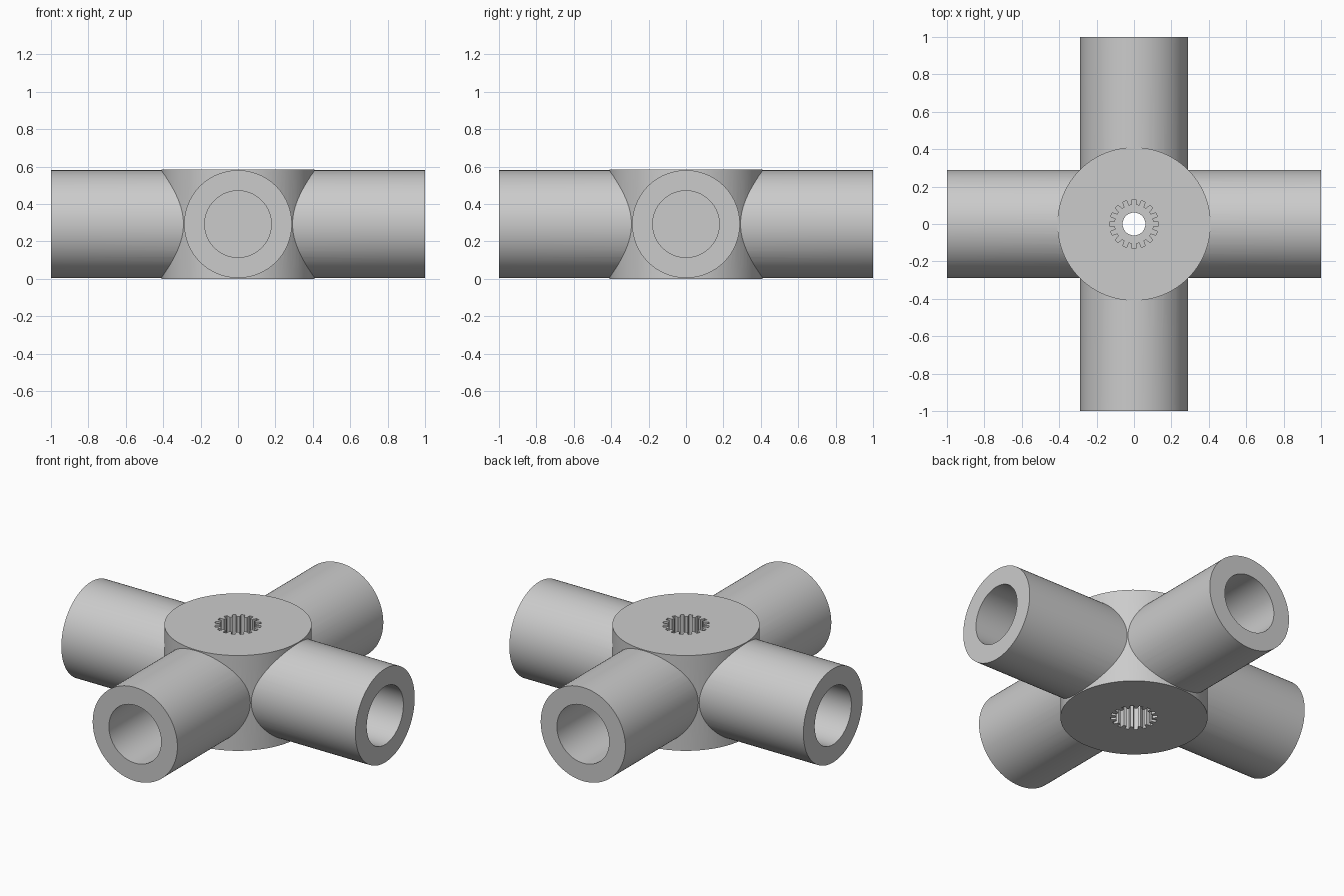
import bpy, bmesh
from math import pi, cos, sin

if "Cube" in bpy.data.objects:
    bpy.data.objects.remove(bpy.data.objects["Cube"])

MID = 0.293          # height of the arm axes
HEIGHT = 0.586       # hub height
BORE_END = 0.40      # distance from centre to the bore floors
TEETH = 16


def cylinder(name, radius, depth, loc, rot=(0, 0, 0), sides=96):
    bpy.ops.mesh.primitive_cylinder_add(vertices=sides, radius=radius, depth=depth,
                                        location=loc, rotation=rot)
    ob = bpy.context.object
    ob.name = name
    return ob


def spline_prism(name, z0, z1):
    """Toothed prism used to cut the splined sockets."""
    bm = bmesh.new()
    verts = []
    for i in range(TEETH):
        mid = pi / 2 + i * 2 * pi / TEETH
        step = 2 * pi / TEETH
        for r, f in ((0.103, -0.30), (0.131, -0.21), (0.131, 0.21), (0.103, 0.30)):
            a = mid + f * step
            verts.append(bm.verts.new((r * cos(a), r * sin(a), z0)))
    face = bm.faces.new(verts)
    ext = bmesh.ops.extrude_face_region(bm, geom=[face])
    top = [v for v in ext["geom"] if isinstance(v, bmesh.types.BMVert)]
    bmesh.ops.translate(bm, vec=(0, 0, z1 - z0), verts=top)
    bmesh.ops.recalc_face_normals(bm, faces=bm.faces)
    me = bpy.data.meshes.new(name)
    bm.to_mesh(me)
    bm.free()
    ob = bpy.data.objects.new(name, me)
    bpy.context.collection.objects.link(ob)
    return ob


def combine(target, other, op):
    other.hide_render = True
    mod = target.modifiers.new(other.name, 'BOOLEAN')
    mod.operation, mod.solver, mod.object = op, 'EXACT', other
    bpy.context.view_layer.objects.active = target
    bpy.ops.object.modifier_apply(modifier=mod.name)
    bpy.data.objects.remove(other)


# Central hub with two crossing bars
hub = cylinder("cross_hub", 0.41, HEIGHT, (0, 0, MID))
combine(hub, cylinder("bar_x", 0.288, 2, (0, 0, MID), (0, pi / 2, 0)), 'UNION')
combine(hub, cylinder("bar_y", 0.288, 2, (0, 0, MID), (pi / 2, 0, 0)), 'UNION')

# Blind bores in the four arm ends
length = 1.1 - BORE_END
c = BORE_END + length / 2
for s in (-1, 1):
    combine(hub, cylinder("bore_x", 0.178, length, (s * c, 0, MID), (0, pi / 2, 0)), 'DIFFERENCE')
    combine(hub, cylinder("bore_y", 0.178, length, (0, s * c, MID), (pi / 2, 0, 0)), 'DIFFERENCE')

# Splined sockets above and below, joined by a narrow through hole
combine(hub, spline_prism("socket_top", HEIGHT - 0.2, HEIGHT + 0.1), 'DIFFERENCE')
combine(hub, spline_prism("socket_bottom", -0.1, 0.2), 'DIFFERENCE')
combine(hub, cylinder("through_hole", 0.061, 1, (0, 0, MID), sides=48), 'DIFFERENCE')

# Smooth shading with sharp edges kept
bpy.ops.object.select_all(action='DESELECT')
hub.select_set(True)
bpy.context.view_layer.objects.active = hub
bpy.ops.object.shade_smooth_by_angle(angle=pi / 6)
